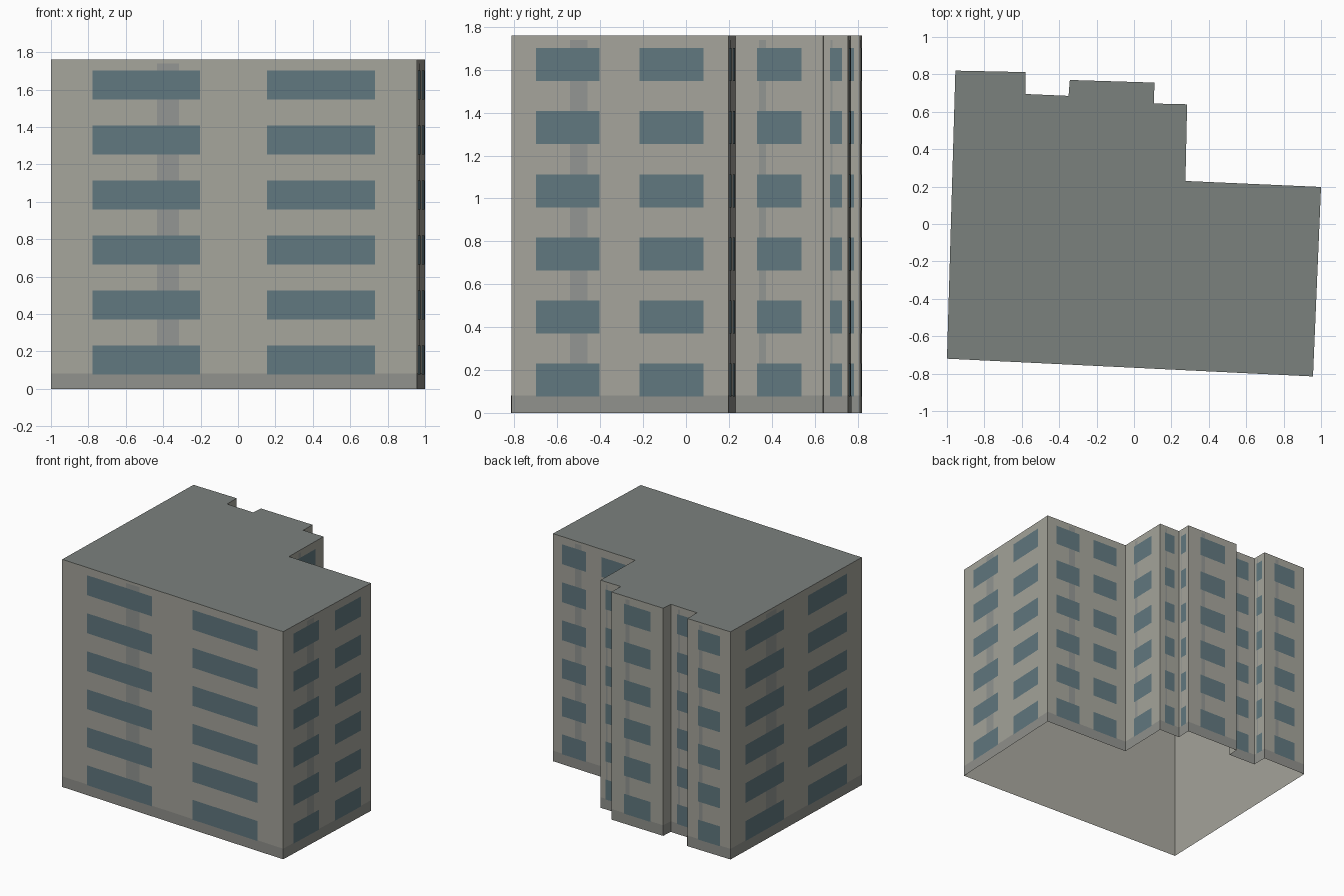
import bpy, bmesh
from mathutils import Vector

if "Cube" in bpy.data.objects:
    bpy.data.objects.remove(bpy.data.objects["Cube"])

HEIGHT = 1.76
PLINTH = 0.082
FLOORS = 6
PITCH = 0.294

# Footprint, counter-clockwise from the front left corner
PLAN = [(-1, -.72), (.957, -.815), (1, .198), (.275, .23), (.284, .64),
        (.107, .644), (.109, .756), (-.343, .77), (-.35, .685),
        (-.58, .695), (-.58, .812), (-.955, .82)]
# Window columns on each wall
COLUMNS = [2, 2, 2, 1, 1, 1, 1, 0, 1, 1, 1, 2]
SPANS = {0: [], 1: [(.245, .755)], 2: [(.113, .407), (.59, .885)]}


def srgb(*rgb):
    return [(c / 255) ** 2.2 for c in rgb] + [1]


def make_part(name, color, faces):
    bm = bmesh.new()
    for pts in faces:
        bm.faces.new([bm.verts.new(p) for p in pts])
    bmesh.ops.remove_doubles(bm, verts=bm.verts, dist=1e-5)
    mesh = bpy.data.meshes.new(name)
    bm.to_mesh(mesh)
    bm.free()
    mat = bpy.data.materials.new(name)
    mat.diffuse_color = srgb(*color)
    mat.use_nodes = True
    mat.node_tree.nodes["Principled BSDF"].inputs["Base Color"].default_value = mat.diffuse_color
    mesh.materials.append(mat)
    obj = bpy.data.objects.new(name, mesh)
    bpy.context.collection.objects.link(obj)
    return obj


def panel(i, u0, u1, z0, z1, off=0.0):
    """Upright rectangle on wall i between fractions u0 and u1."""
    a = Vector((*PLAN[i], 0))
    b = Vector((*PLAN[(i + 1) % len(PLAN)], 0))
    d = b - a
    n = Vector((d.y, -d.x, 0)).normalized() * off
    p, q = a + d * u0 + n, a + d * u1 + n
    up = Vector((0, 0, 1))
    return [p + up * z0, q + up * z0, q + up * z1, p + up * z1]


walls_range = range(len(PLAN))

# Wall shell, open underneath
make_part("walls", (164, 163, 154),
          [panel(i, 0, 1, 0, HEIGHT) for i in walls_range])

# Flat roof
make_part("roof", (122, 128, 125), [[(x, y, HEIGHT) for x, y in PLAN]])

# Darker base band
make_part("plinth", (143, 144, 139),
          [panel(i, 0, 1, 0, PLINTH, .0008) for i in walls_range])

# Vertical facade stripes beside the first window column
make_part("stripes", (145, 148, 145),
          [panel(i, .29 if i == 0 else .27, .35, PLINTH, 1.74, .0008)
           for i in walls_range if COLUMNS[i]])

# Window panes
panes = []
for i in walls_range:
    for u0, u1 in SPANS[COLUMNS[i]]:
        for f in range(FLOORS):
            z = .077 + f * PITCH
            panes.append(panel(i, u0, u1, z, z + .154, .0016))
make_part("windows", (97, 119, 126), panes)
